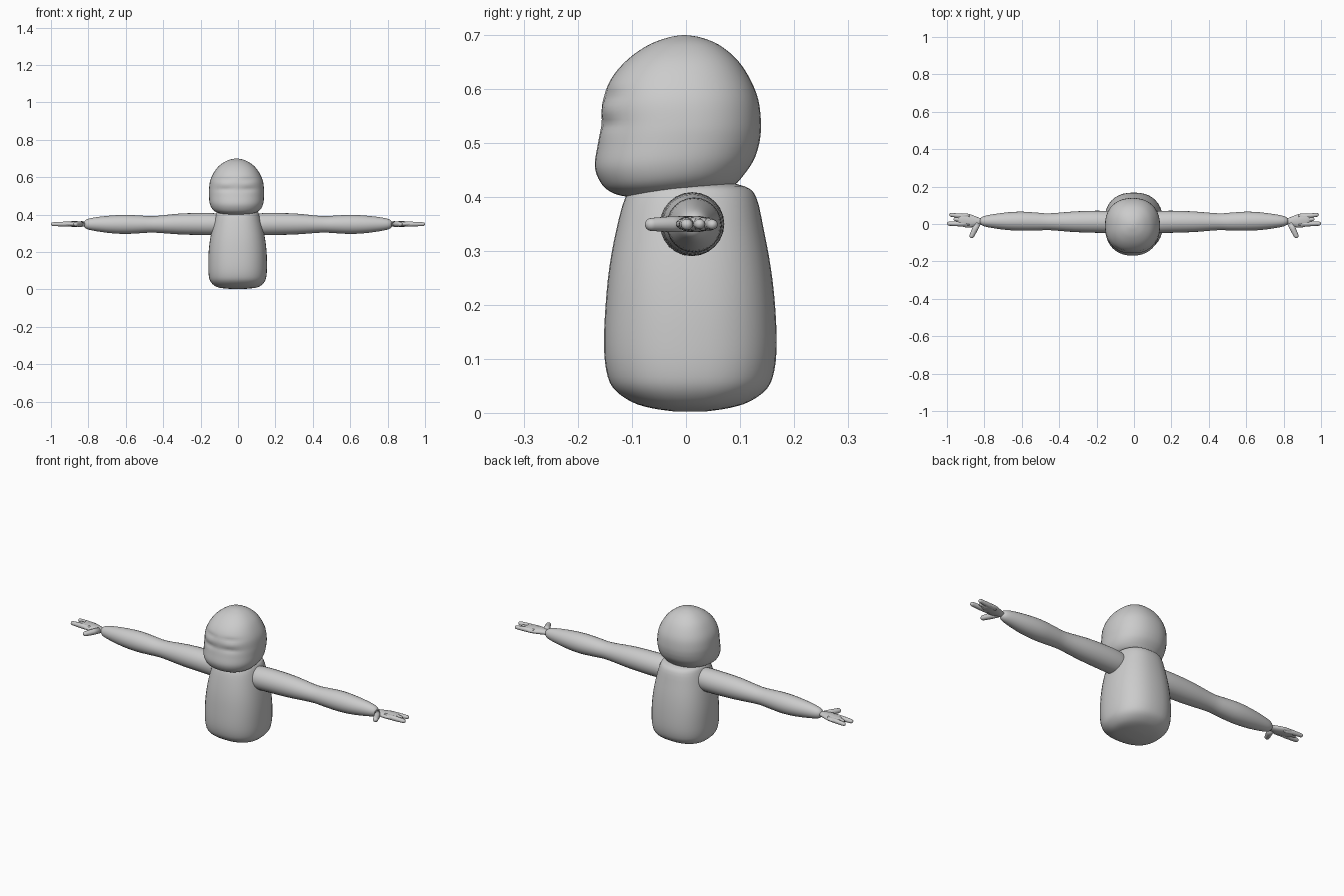
import bpy, bmesh, math
from mathutils import Vector

skin = bpy.data.materials.new("plain grey")
skin.diffuse_color = (0.6, 0.6, 0.6, 1)


def smooth_stations(keys, steps):
    """Catmull-Rom interpolation between tuples of numbers."""
    out = []
    for i in range(len(keys) - 1):
        a, b = keys[max(i - 1, 0)], keys[i]
        c, d = keys[i + 1], keys[min(i + 2, len(keys) - 1)]
        for s in range(steps):
            t = s / steps
            out.append(tuple(0.5 * (2 * q + (r - p) * t + (2 * p - 5 * q + 4 * r - w) * t * t
                                    + (3 * q - p - 3 * r + w) * t ** 3)
                             for p, q, r, w in zip(a, b, c, d)))
    return out + [keys[-1]]


def loft(name, rings, mirror=False):
    """Skin a list of closed rings and cap both ends."""
    bm = bmesh.new()
    loops = [[bm.verts.new(p) for p in ring] for ring in rings]
    n = len(loops[0])
    for a, b in zip(loops, loops[1:]):
        for i in range(n):
            bm.faces.new((a[i], a[(i + 1) % n], b[(i + 1) % n], b[i]))
    bm.faces.new(loops[0])
    bm.faces.new(loops[-1])
    bmesh.ops.recalc_face_normals(bm, faces=bm.faces)
    return finish(name, bm, mirror)


def finish(name, bm, mirror):
    me = bpy.data.meshes.new(name)
    bm.to_mesh(me)
    bm.free()
    me.materials.append(skin)
    ob = bpy.data.objects.new(name, me)
    bpy.context.collection.objects.link(ob)
    for p in me.polygons:
        p.use_smooth = True
    if mirror:
        ob.modifiers.new("mirror", 'MIRROR')
    return ob


def superellipse(n, power):
    for i in range(n):
        a = 2 * math.pi * i / n
        c, s = math.cos(a), math.sin(a)
        yield (math.copysign(abs(c) ** (2 / power), c), math.copysign(abs(s) ** (2 / power), s))


def body_rings(keys, steps, cx, power, shape=None):
    """Upright rings from (z, front y, back y, half width)."""
    rings = []
    for z, yf, yb, hx in smooth_stations(keys, steps):
        ring = [Vector((cx + hx * u, (yf + yb) / 2 + (yb - yf) / 2 * v, z))
                for u, v in superellipse(40, power)]
        rings.append([shape(p) for p in ring] if shape else ring)
    return rings


# Torso: bell-shaped, rounded base
torso = [(0.003, -0.025, 0.04, 0.04), (0.009, -0.065, 0.08, 0.095), (0.021, -0.102, 0.118, 0.125),
         (0.046, -0.135, 0.151, 0.147), (0.08, -0.148, 0.164, 0.155), (0.13, -0.152, 0.168, 0.157),
         (0.20, -0.149, 0.165, 0.155), (0.27, -0.142, 0.157, 0.147), (0.34, -0.129, 0.144, 0.133),
         (0.40, -0.112, 0.13, 0.116), (0.42, -0.09, 0.108, 0.10), (0.43, -0.05, 0.06, 0.05)]
loft("torso", body_rings(torso, 3, -0.002, 2.35))


def bump(x, w):
    return math.exp(-(x / w) ** 2)


# Head: rounded dome, forward chin, shallow eye creases, tilted underside
def face(p):
    if p.y < 0:
        x = p.x + 0.008
        span = bump(abs(x) - 0.06, 0.042) * min(1, -p.y / 0.08)
        p.y += span * (0.005 * bump(p.z - 0.588, 0.011) + 0.005 * bump(p.z - 0.535, 0.011)
                       - 0.002 * bump(p.z - 0.562, 0.012))
    low = max(0, min(1, (0.50 - p.z) / 0.08))
    p.z += low * 0.1 * (p.y + 0.1)
    return p


head = [(0.400, -0.07, 0.05, 0.06), (0.402, -0.11, 0.085, 0.092), (0.412, -0.137, 0.10, 0.118),
        (0.43, -0.157, 0.113, 0.134), (0.46, -0.169, 0.127, 0.144), (0.50, -0.163, 0.136, 0.147),
        (0.535, -0.157, 0.139, 0.147), (0.58, -0.154, 0.134, 0.141), (0.62, -0.138, 0.118, 0.124),
        (0.655, -0.108, 0.094, 0.099), (0.682, -0.069, 0.061, 0.064), (0.696, -0.031, 0.026, 0.029),
        (0.70, -0.006, -0.002, 0.002)]
loft("head", body_rings(head, 5, -0.008, 2.25, face))


def limb_rings(keys, steps, n):
    """Rings along x from (x, y, z, half y, half z)."""
    return [[(x, y + ry * u, z + rz * v) for u, v in superellipse(n, 2)]
            for x, y, z, ry, rz in smooth_stations(keys, steps)]


# Arms: upper arm, pinched elbow, forearm, rounded wrist end
arm = [(0.09, 0.01, 0.348, 0.05, 0.05), (0.12, 0.01, 0.349, 0.058, 0.058),
       (0.20, 0.012, 0.35, 0.059, 0.059), (0.32, 0.012, 0.35, 0.055, 0.055),
       (0.45, 0.012, 0.348, 0.045, 0.044), (0.52, 0.013, 0.348, 0.048, 0.047),
       (0.60, 0.015, 0.348, 0.051, 0.051), (0.68, 0.015, 0.348, 0.047, 0.047),
       (0.76, 0.015, 0.349, 0.036, 0.037), (0.805, 0.015, 0.349, 0.026, 0.027),
       (0.822, 0.015, 0.349, 0.014, 0.015), (0.825, 0.015, 0.349, 0.003, 0.003)]
loft("arm", limb_rings(arm, 3, 24), True)

# Palms
palm = [(0.80, 0.015, 0.35, 0.010, 0.009), (0.83, 0.014, 0.35, 0.020, 0.013),
        (0.87, 0.016, 0.35, 0.034, 0.015), (0.905, 0.02, 0.35, 0.037, 0.014),
        (0.935, 0.022, 0.35, 0.028, 0.011), (0.945, 0.022, 0.35, 0.005, 0.003)]
loft("palm", limb_rings(palm, 3, 20), True)


# Fingers and thumb: tapered round-ended rods
def digit(name, start, end, r0, r1):
    a, b = Vector(start), Vector(end)
    d = (b - a).normalized()
    side = d.cross(Vector((0, 0, 1))).normalized()
    b = b - d * r1
    stations = [(a, r0), (a.lerp(b, 0.5), (r0 + r1) / 2 + 0.001)]
    stations += [(b + d * r1 * math.sin(t), max(r1 * math.cos(t), 0.0005))
                 for t in (0, 0.4, 0.8, 1.2, 1.55)]
    loft(name, [[c + side * r * u + Vector((0, 0, r * 0.95 * v)) for u, v in superellipse(14, 2)]
                for c, r in stations], True)


digit("outer_finger", (0.88, 0.038, 0.35), (0.988, 0.05, 0.349), 0.013, 0.010)
digit("middle_finger", (0.89, 0.02, 0.35), (0.965, 0.026, 0.35), 0.012, 0.010)
digit("inner_finger", (0.88, 0.0, 0.35), (1.0, 0.002, 0.349), 0.014, 0.011)
digit("thumb", (0.835, 0.005, 0.35), (0.873, -0.075, 0.349), 0.016, 0.013)
